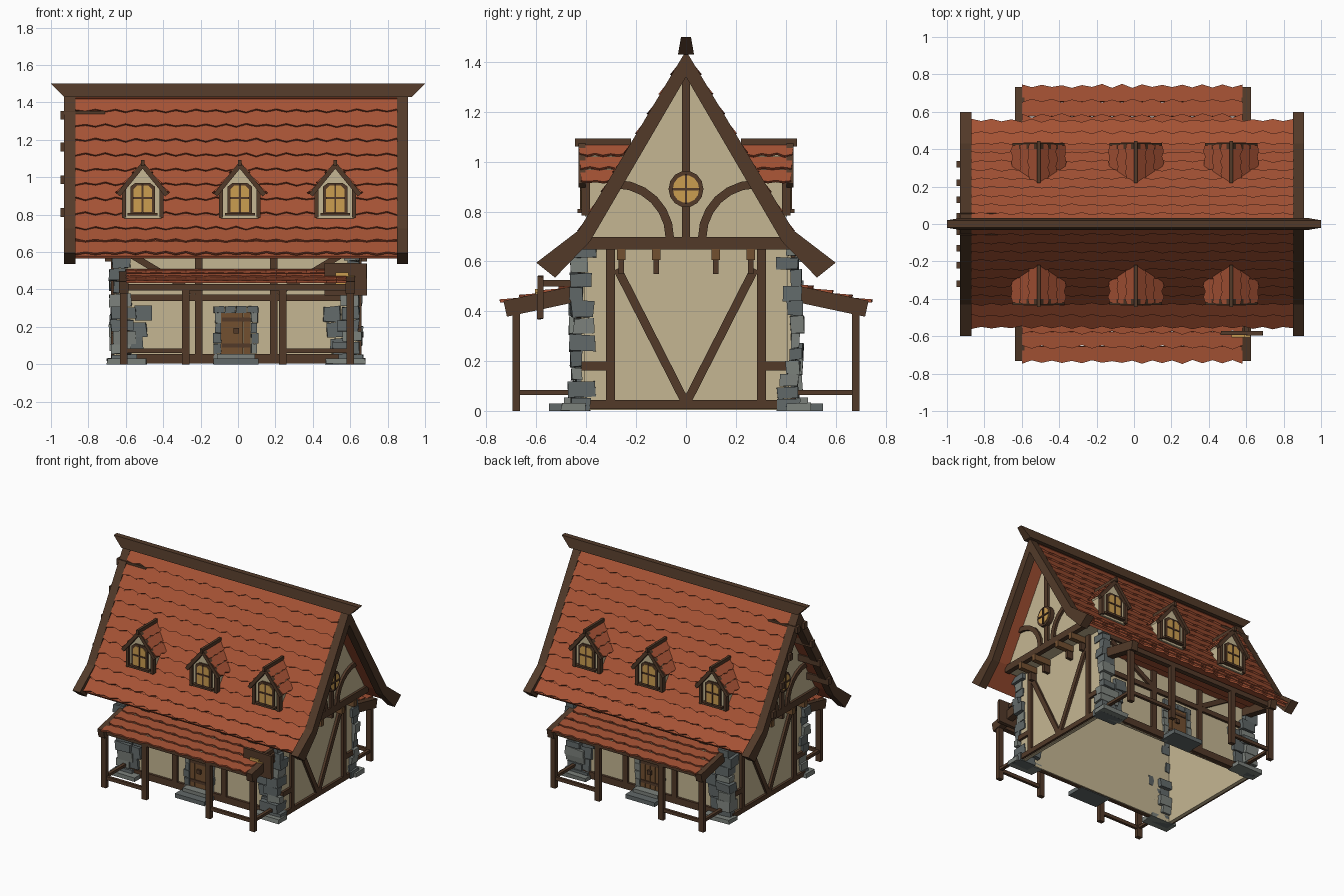
import bpy, bmesh, math, random
from mathutils import Vector as V

if "Cube" in bpy.data.objects:
    bpy.data.objects.remove(bpy.data.objects["Cube"])

random.seed(4)
COL = dict(wood=(0.085, 0.042, 0.022), pale_wood=(0.17, 0.08, 0.03), plaster=(0.56, 0.47, 0.29),
           tile=(0.38, 0.085, 0.035), stone=(0.12, 0.14, 0.14), pale_stone=(0.2, 0.22, 0.2),
           glass=(0.6, 0.34, 0.08))
MATS, PARTS = {}, {}
for k, c in COL.items():
    MATS[k] = bpy.data.materials.new(k)
    MATS[k].diffuse_color = (*c, 1)


def solid(name, mat, lo, hi):
    """Close two matching loops into a solid, gathered under one part name."""
    bm = PARTS.setdefault((name, mat), bmesh.new())
    a, b = [[bm.verts.new(V(p) + V((-0.01, 0, 0))) for p in loop] for loop in (lo, hi)]
    bm.faces.new(a[::-1])
    bm.faces.new(b)
    for i in range(len(a)):
        j = (i + 1) % len(a)
        bm.faces.new((a[i], a[j], b[j], b[i]))


def prism(name, mat, pts, axis, a, b):
    f = (lambda p, t: (t, p[0], p[1])) if axis == 'x' else (lambda p, t: (p[0], t, p[1]))
    solid(name, mat, [f(p, a) for p in pts], [f(p, b) for p in pts])


def box(name, mat, x0, x1, y0, y1, z0, z1, jit=0):
    r = lambda: random.uniform(-jit, jit)
    loop = lambda z: [(x + r(), y + r(), max(0, z + r())) for x, y in ((x0, y0), (x1, y0), (x1, y1), (x0, y1))]
    solid(name, mat, loop(z0), loop(z1))


def beam(name, mat, p, q, w, d, face):
    """Timber from p to q, d deep along the facing direction and w wide across it."""
    p, q, face = V(p), V(q), V(face)
    s = (q - p).cross(face).normalized() * w / 2
    t = s.cross(q - p).normalized() * d / 2
    c = (s + t, s - t, -s - t, t - s)
    solid(name, mat, [p + k for k in c], [q + k for k in c])


def tiles(name, a0, a1, b0, b1, rows, width=0.11, amp=0.008, thick=0.014):
    """Overlapping tile courses from top edge a0-a1 down to lower edge b0-b1."""
    a0, a1, b0, b1 = map(V, (a0, a1, b0, b1))
    n = (a1 - a0).cross(b0 - a0).normalized()
    n = n if n.z > 0 else -n
    for r in range(rows):
        u0, u1 = a0.lerp(b0, r / rows), a1.lerp(b1, r / rows)
        l0, l1 = a0.lerp(b0, (r + 1) / rows) + n * .012, a1.lerp(b1, (r + 1) / rows) + n * .012
        down = (l0 - u0).normalized()
        k = max(2, 2 * round((l1 - l0).length / width))
        edge = [l1.lerp(l0, i / k) + down * (amp * (1 if (i + r) % 2 else -1) + random.uniform(-.004, .004))
                for i in range(k + 1)]
        loop = [u0, u1] + edge
        solid(name, 'tile', [p - n * thick for p in loop], loop)


X, Y, Z = (1, 0, 0), (0, 1, 0), (0, 0, 1)

# Ridge beam, flaring at both ends
ring = lambda x, y, z: [(-x + .01, -y, z), (x + .01, -y, z), (x + .01, y, z), (-x + .01, y, z)]
solid('ridge_beam', 'wood', ring(.93, .032, 1.43), ring(1, .02, 1.5))

for s in (-1, 1):
    # Main roof: steep slope, then a flared eave
    pts = [(0, 1.43), (.42, .725), (.545, .59)]
    for (y0, z0), (y1, z1), rows in zip(pts, pts[1:], (9, 2)):
        tiles('roof_tiles', (-.86, s*y0, z0), (.86, s*y0, z0), (-.86, s*y1, z1), (.86, s*y1, z1), rows)
    deck = [(0, 1.42), (.415, .72), (.54, .58), (.53, .565), (.4, .695), (0, 1.37)]
    prism('roof_deck', 'tile', [(s*y, z) for y, z in deck], 'x', -.86, .86)
    # Barge boards
    barge = [(0, 1.445), (.43, .725), (.6, .595), (.525, .535), (.385, .68), (0, 1.34)]
    for x in (-.92, .86):
        prism('barge_boards', 'wood', [(s*y, z) for y, z in barge], 'x', x, x + .06)
    # Purlin ends under the left verge
    for y, z in ((.04, 1.33), (.13, 1.16), (.22, .985), (.32, .81)):
        box('purlins', 'wood', -.94, -.7, s*y - .018, s*y + .018, z - .022, z + .025)

    # Long wall with timber frame
    w = s * .41
    box('long_walls', 'plaster', -.64, .64, w - .012, w + .012, .005, .7)
    def tim(x0, z0, x1, z1, wd=.04):
        beam('wall_timbers', 'wood', (x0, w + s*.012, z0), (x1, w + s*.012, z1), wd, .035, Y)
    tim(-.58, .03, .58, .03, .05)
    tim(-.58, .355, .58, .355, .035)
    tim(-.6, .63, .6, .63, .05)
    for m in (-1, 1):
        tim(m*.2, .03, m*.2, .64)
        tim(m*.57, .59, m*.22, .38, .035)
    # Doorway: stone surround, planked door, steps
    yd = sorted((w, s*.44))
    for m in (-1, 1):
        for i in range(5):
            xs = sorted((m*.08, m*random.uniform(.11, .125)))
            box('door_surround', random.choice(('stone', 'pale_stone')), *xs, *yd, i*.056, i*.056 + .053, .003)
    for i in range(4):
        box('door_surround', 'stone', -.12 + i*.06, -.063 + i*.06, *yd, .275, .31, .003)
    for i in range(4):
        box('door', 'pale_wood', -.08 + i*.04, -.042 + i*.04, *sorted((w, s*.432)), .05, .28)
    for z in (.09, .23):
        box('door_straps', 'wood', -.075, .075, *sorted((w, s*.438)), z, z + .02)
    box('door_knob', 'wood', -.015, .015, *sorted((w, s*.447)), .165, .195)
    box('steps', 'stone', -.12, .12, *sorted((w, s*.55)), 0, .03)
    box('steps', 'pale_stone', -.1, .1, *sorted((w, s*.49)), .03, .055)

    # Porch: tiles, rafters, posts, rails
    tiles('porch_tiles', (-.59, s*.42, .51), (.59, s*.42, .51), (-.59, s*.735, .437), (.59, s*.735, .437), 4)
    for x in (-.6, -.27, .25, .61):
        outer = abs(x) > .5
        if outer:
            beam('porch_rafters', 'wood', (x, s*.42, .475), (x, s*.725, .41), .05, .065, (0, s*.21, 1))
            box('porch_rails', 'wood', x - .012, x + .012, *sorted((w, s*.67)), .065, .085)
        box('porch_posts', 'wood', x - .02, x + .02, *sorted((s*.665, s*.695)), 0, .43 if not outer else .41)
    box('porch_beam', 'wood', -.6, .6, *sorted((s*.66, s*.695)), .395, .43)
    for x0, x1 in ((-.6, -.27), (.25, .61)):
        box('porch_rails', 'wood', x0, x1, *sorted((s*.67, s*.69)), .06, .085)

    # Dormers
    for c in (-.5, .02, .53):
        f = s * .405
        prism('dormer_walls', 'plaster', [(c-.1, .78), (c+.1, .78), (c+.1, .93), (c, 1.07), (c-.1, .93)], 'y', f, s*.24)
        arch = lambda r, b, t: [(c-r, b), (c+r, b), (c+r, t - .02), (c+r*.6, t), (c-r*.6, t), (c-r, t - .02)]
        prism('dormer_frames', 'wood', arch(.065, .8, .97), 'y', f, f + s*.012)
        prism('dormer_glass', 'glass', arch(.05, .815, .955), 'y', f, f + s*.016)
        box('dormer_frames', 'wood', c-.005, c+.005, *sorted((f, f + s*.021)), .81, .96)
        box('dormer_frames', 'wood', c-.05, c+.05, *sorted((f, f + s*.021)), .885, .895)
        box('dormer_frames', 'wood', c-.08, c+.08, *sorted((f, f + s*.03)), .795, .81)
        box('dormer_ridges', 'wood', c-.009, c+.009, *sorted((s*.22, s*.445)), 1.06, 1.092)
        for m in (-1, 1):
            tiles('dormer_tiles', (c, s*.43, 1.075), (c, s*.21, 1.075), (c+m*.135, s*.42, .915),
                  (c+m*.135, s*.3, .915), 3, .07, .005, .012)
            beam('dormer_barges', 'wood', (c, f + s*.012, 1.065), (c+m*.13, f + s*.012, .905), .025, .03, Y)
            box('dormer_posts', 'wood', c+m*.1-.011, c+m*.1+.011, *sorted((f - s*.02, f + s*.015)), .785, .94)

for m in (-1, 1):
    # Lower end wall and its frame
    w, g = m * .64, m * .75
    box('end_walls', 'plaster', w - .012, w + .012, -.41, .41, .005, .66)
    def tim(y0, z0, y1, z1, wd=.036, x=w, name='wall_timbers'):
        beam(name, 'wood', (x + m*.012, y0, z0), (x + m*.012, y1, z1), wd, .035, X)
    tim(-.42, .027, .42, .027, .036)
    # Overhanging gable
    prism('gable_walls', 'plaster', [(-.42, .66), (.42, .66), (.4, .7), (0, 1.385), (-.4, .7)], 'x', g - .012, g + .012)
    box('jetty_floor', 'plaster', *sorted((w, g)), -.42, .42, .655, .668)
    tim(-.42, .672, .42, .672, .05, g, 'gable_timbers')
    tim(0, .69, 0, 1.35, .034, g, 'gable_timbers')
    for s in (-1, 1):
        tim(s*.302, .02, s*.302, .655)
        tim(0, .03, s*.275, .57, .034)
        tim(s*.31, .18, s*.42, .18)
        arc = [(s*(.28 - r*math.cos(t)), .695 + r*math.sin(t)) for r, seq in ((.232, range(7)), (.198, range(6, -1, -1)))
               for t in [i*math.pi/12 for i in seq]]
        prism('gable_braces', 'wood', arc, 'x', g, g + m*.03)
        for y in (.12, .26):
            box('joists', 'pale_wood', *sorted((m*.6, m*.785)), s*y - .017, s*y + .017, .605, .65)
            box('joist_brackets', 'wood', *sorted((m*.64, m*.7)), s*y - .011, s*y + .011, .55, .607)
    # Round gable window
    disc = lambda r: [(r*math.cos(i*math.pi/7), .89 + r*1.05*math.sin(i*math.pi/7)) for i in range(14)]
    prism('round_window_frame', 'wood', disc(.07), 'x', g, g + m*.045)
    prism('round_window_glass', 'glass', disc(.053), 'x', g, g + m*.05)
    box('round_window_bars', 'wood', *sorted((g, g + m*.056)), -.005, .005, .83, .95)
    box('round_window_bars', 'wood', *sorted((g, g + m*.056)), -.055, .055, .885, .895)

    # Stone quoins at each corner, wider towards the foot
    for s in (-1, 1):
        z = 0
        while z < .64:
            h = min(random.uniform(.045, .075), .66 - z)
            t = max(0, 1 - z / .4)
            ox, oy = random.uniform(.655, .68), random.uniform(.45, .472)
            ix = random.uniform(.56, .6) - .09 * t * random.random()
            iy = random.uniform(.36, .42)
            mat = random.choice(('stone', 'stone', 'pale_stone'))
            box('corner_stones', mat, *sorted((m*ix, m*ox)), *sorted((s*iy, s*oy)), z, z + h - .003, .005)
            z += h
        for i in range(3):
            x = .5 - .02*i + random.uniform(-.01, .01)
            box('corner_stones', 'stone', *sorted((m*x, m*(x+.09))), *sorted((s*.4, s*.442)), .06+.085*i, .14+.085*i, .006)
        box('foot_stones', 'pale_stone', *sorted((m*.48, m*.69)), *sorted((s*.4, s*.5)), 0, .03, .004)

# Hanging sign on the front porch with a plain tankard emblem
box('sign_board', 'wood', .475, .7, -.595, -.572, .37, .54, .003)
box('sign_emblem', 'glass', .53, .6, -.606, -.59, .415, .49)
box('sign_emblem', 'glass', .6, .63, -.604, -.59, .43, .475)
box('sign_emblem', 'pale_wood', .607, .62, -.607, -.59, .443, .463)
box('sign_arm', 'wood', .6, .625, -.585, -.41, .5, .525)

for (name, mat), bm in PARTS.items():
    bmesh.ops.recalc_face_normals(bm, faces=bm.faces)
    me = bpy.data.meshes.new(name)
    bm.to_mesh(me)
    bm.free()
    me.materials.append(MATS[mat])
    bpy.context.collection.objects.link(bpy.data.objects.new(name, me))

for m in bpy.data.materials:
    if m.users and not m.is_grease_pencil:
        m.use_nodes = True
        m.node_tree.nodes["Principled BSDF"].inputs["Base Color"].default_value = m.diffuse_color
